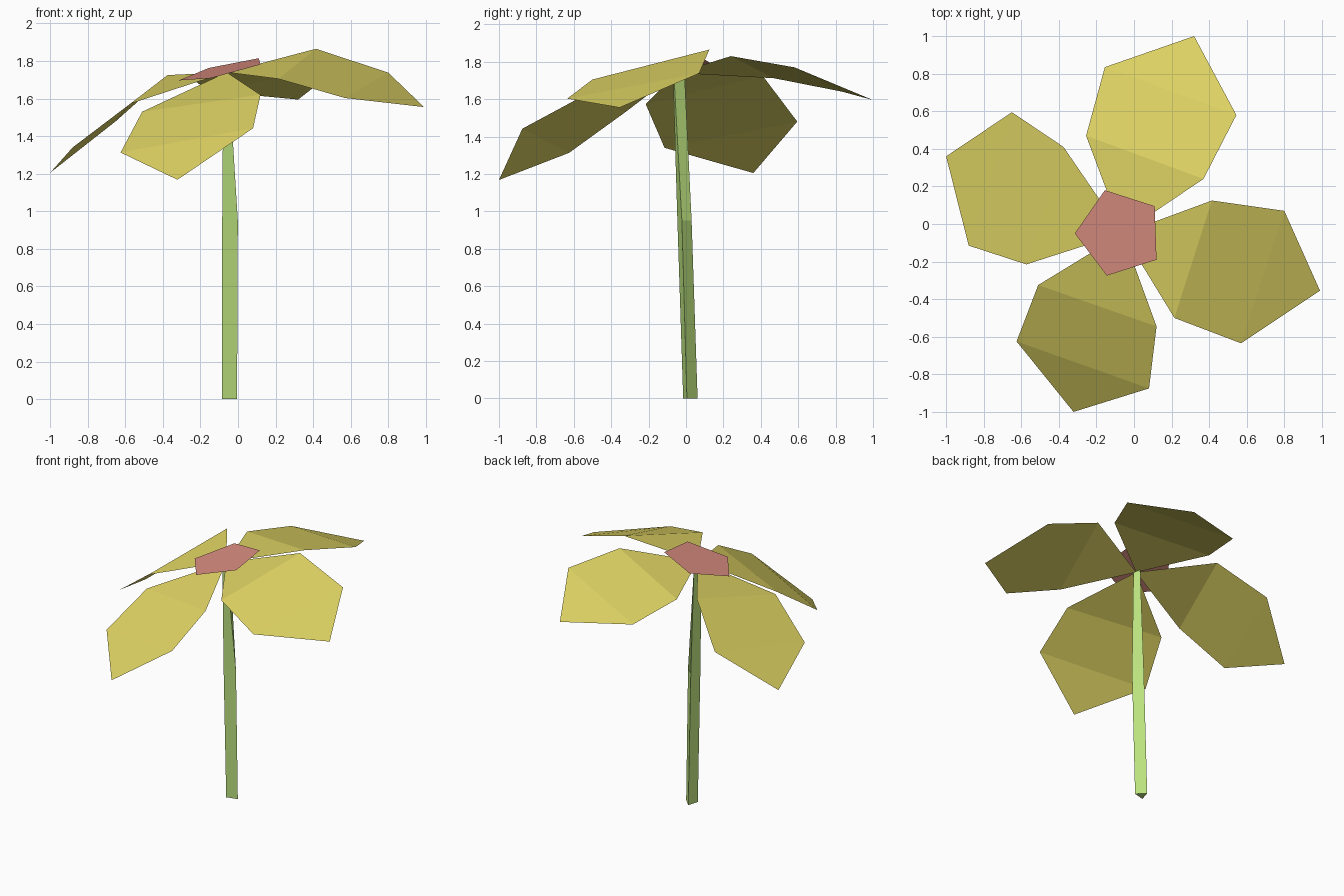
import bpy


def material(name, rgb):
    m = bpy.data.materials.new(name)
    m.diffuse_color = (*rgb, 1.0)
    return m


def build(name, verts, faces, mat):
    me = bpy.data.meshes.new(name)
    me.from_pydata(verts, [], faces)
    me.materials.append(mat)
    me.update()
    ob = bpy.data.objects.new(name, me)
    bpy.context.collection.objects.link(ob)
    return ob


yellow = material("petal yellow", (0.73, 0.65, 0.125))
pink = material("centre pink", (0.68, 0.26, 0.21))
green = material("stem green", (0.50, 0.76, 0.21))

# Petals: thin folded sheets fanning from one base point.
# Each lists left 1, right 1, left 2, right 2, tip
BASE = (-0.06, -0.05, 1.74)
PETALS = {
    "petal_back": [(-0.255, 0.47, 1.712), (0.37, 0.24, 1.83),
                   (-0.155, 0.835, 1.64), (0.545, 0.58, 1.77), (0.32, 1.0, 1.595)],
    "petal_right": [(0.415, 0.125, 1.865), (0.215, -0.5, 1.705),
                    (0.80, 0.07, 1.738), (0.57, -0.635, 1.603), (0.99, -0.355, 1.555)],
    "petal_front": [(0.12, -0.545, 1.62), (-0.51, -0.325, 1.53),
                    (0.08, -0.875, 1.442), (-0.625, -0.625, 1.313), (-0.322, -1.0, 1.168)],
    "petal_left": [(-0.573, -0.215, 1.573), (-0.375, 0.41, 1.725),
                   (-0.88, -0.115, 1.34), (-0.65, 0.595, 1.48), (-1.0, 0.36, 1.205)],
}
for name, pts in PETALS.items():
    build(name, [BASE] + pts, [(0, 2, 1), (1, 2, 4, 3), (3, 4, 5)], yellow)

# Flower centre: tilted flat pentagon
outline = [(-0.155, 0.18), (-0.315, -0.05), (-0.145, -0.275), (0.12, -0.19), (0.11, 0.095)]
centre = [(x, y, 1.777 + 0.235 * x + 0.125 * y) for x, y in outline]
build("flower_centre", centre, [(0, 1, 2, 3, 4)], pink)

# Stem: three-sided, gently bent and tapering to the top
rings = [
    (0.0, [(-0.085, -0.015), (-0.005, 0.005), (-0.062, 0.062)]),
    (0.95, [(-0.084, -0.046), (-0.001, -0.022), (-0.06, 0.03)]),
    (1.74, [(-0.078, -0.07), (-0.05, -0.065), (-0.06, -0.008)]),
]
verts = [(x, y, z) for z, tri in rings for x, y in tri]
faces = [(r * 3 + i, r * 3 + (i + 1) % 3, r * 3 + 3 + (i + 1) % 3, r * 3 + 3 + i)
         for r in range(2) for i in range(3)]
build("stem", verts, faces + [(2, 1, 0), (6, 7, 8)], green)
